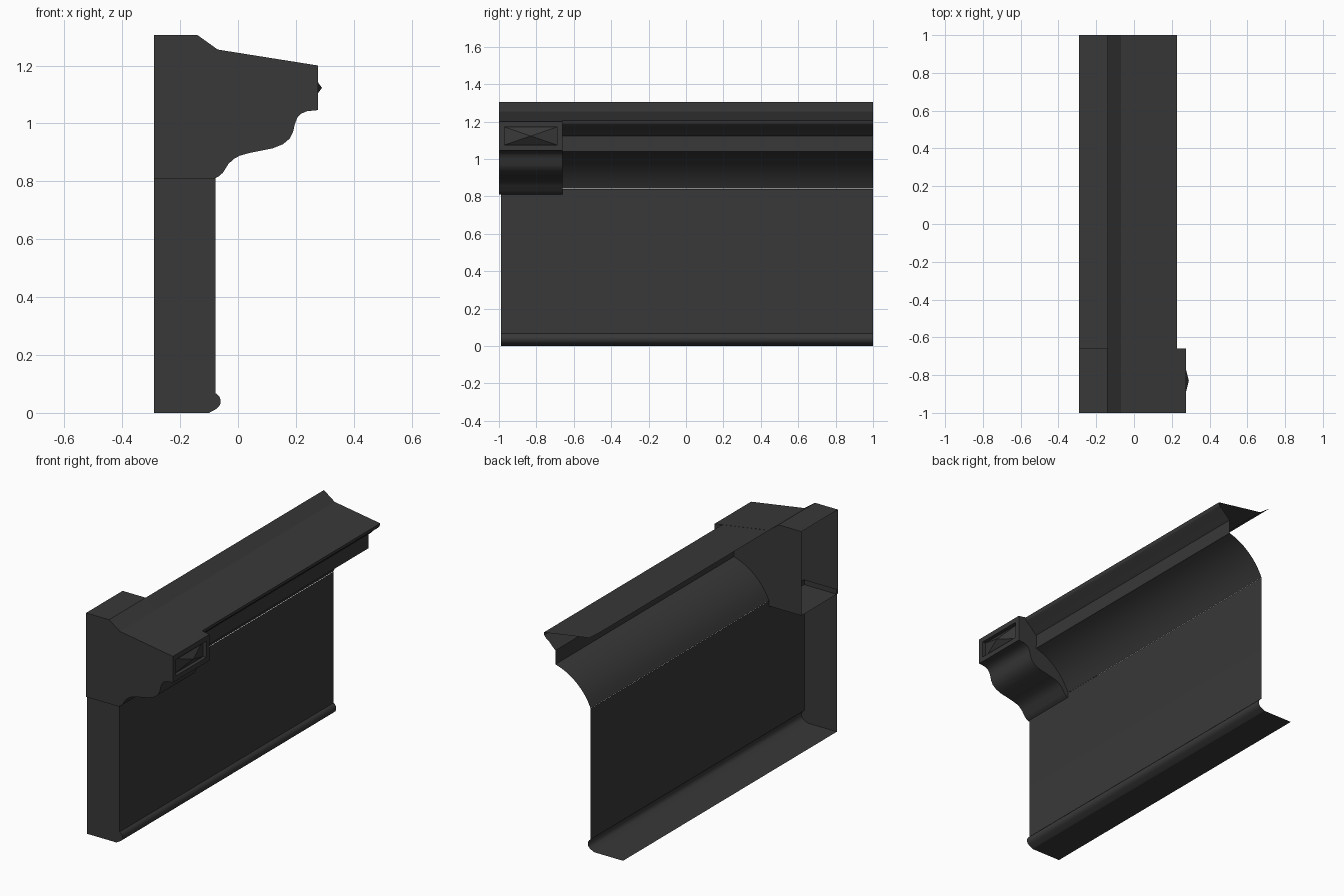
import bpy, bmesh, math

if "Cube" in bpy.data.objects:
    bpy.data.objects.remove(bpy.data.objects["Cube"])

mat = bpy.data.materials.new("dark_paint")
mat.diffuse_color = (0.04, 0.04, 0.04, 1)
mat.use_nodes = True
mat.node_tree.nodes["Principled BSDF"].inputs["Base Color"].default_value = mat.diffuse_color


def arc(cx, cz, r, a0, a1, n):
    """Points on an arc in the x-z plane, angles in degrees."""
    angles = [math.radians(a0 + (a1 - a0) * i / n) for i in range(n + 1)]
    return [(cx + r * math.cos(a), cz + r * math.sin(a)) for a in angles]


def finish(bm, name, angle=25):
    mesh = bpy.data.meshes.new(name)
    bm.to_mesh(mesh)
    bm.free()
    mesh.materials.append(mat)
    obj = bpy.data.objects.new(name, mesh)
    bpy.context.collection.objects.link(obj)
    bpy.ops.object.select_all(action='DESELECT')
    obj.select_set(True)
    bpy.context.view_layer.objects.active = obj
    bpy.ops.object.shade_smooth_by_angle(angle=math.radians(angle))


def sweep(bm, profile, y0, y1):
    """Extrude an open x-z profile along y as a thin shell."""
    near = [bm.verts.new((x, y0, z)) for x, z in profile]
    far = [bm.verts.new((x, y1, z)) for x, z in profile]
    faces = [bm.faces.new((near[i], near[i + 1], far[i + 1], far[i]))
             for i in range(len(profile) - 1)]
    return near, far, faces


# Wall sheet with a bead and a bottom return, open at the back
wall = [(-0.29, 0.0), (-0.10, 0.0)] + arc(-0.091, 0.04, 0.031, -55, 65, 6) \
    + [(-0.078, 0.075), (-0.078, 0.84)]
bm = bmesh.new()
sweep(bm, wall, -0.99, 1.0)
finish(bm, "wall_panel")

# Flat panel closing the front end of the wall, below the bracket
bm = bmesh.new()
bm.faces.new([bm.verts.new((x, -0.99, z)) for x, z in wall + [(-0.29, 0.84)]])
finish(bm, "end_panel")

# Cornice: shallow cove, fascia, sloping soffit, lip and top sheet
cove = arc(0.242, 0.702, 0.35, 156.5, 105.2, 8)
cornice = cove + [(0.15, 1.122), (0.165, 1.134), (0.195, 1.166),
                  (0.212, 1.177), (0.223, 1.189), (0.227, 1.207),
                  (-0.07, 1.254), (-0.14, 1.305)]
bm = bmesh.new()
sweep(bm, cornice, -0.66, 1.0)
finish(bm, "cornice")

# End bracket: scrolled underside, open at the back
bracket = [(-0.29, 0.81), (-0.08, 0.81), (-0.065, 0.818), (-0.052, 0.83),
           (-0.033, 0.86), (-0.015, 0.877), (0.005, 0.888), (0.04, 0.898),
           (0.12, 0.914), (0.155, 0.928), (0.178, 0.947), (0.19, 0.97),
           (0.197, 1.0), (0.205, 1.02), (0.217, 1.033), (0.238, 1.042),
           (0.276, 1.046), (0.276, 1.2), (-0.07, 1.255),
           (-0.14, 1.305), (-0.29, 1.305)]
bm = bmesh.new()
near, far, faces = sweep(bm, bracket, -1.0, -0.66)
bm.faces.new(near[::-1])
bm.faces.new(far)

# Recess in the bracket's face
bm.normal_update()
front = faces[bracket.index((0.276, 1.046))]
bmesh.ops.inset_region(bm, faces=[front], thickness=0.029,
                       use_even_offset=True)
panel = bmesh.ops.extrude_discrete_faces(bm, faces=[front])["faces"]
bmesh.ops.translate(bm, verts=panel[0].verts, vec=(-0.021, 0, 0))
corners = [v.co.copy() for v in panel[0].verts]
bmesh.ops.delete(bm, geom=panel, context='FACES_ONLY')
finish(bm, "end_bracket")

# Diamond point filling the recess
bm = bmesh.new()
base = bm.faces.new([bm.verts.new(c) for c in corners])
apex = bmesh.ops.poke(bm, faces=[base])["verts"]
bmesh.ops.translate(bm, verts=apex, vec=(0.035, 0, 0))
finish(bm, "diamond_point", angle=5)
